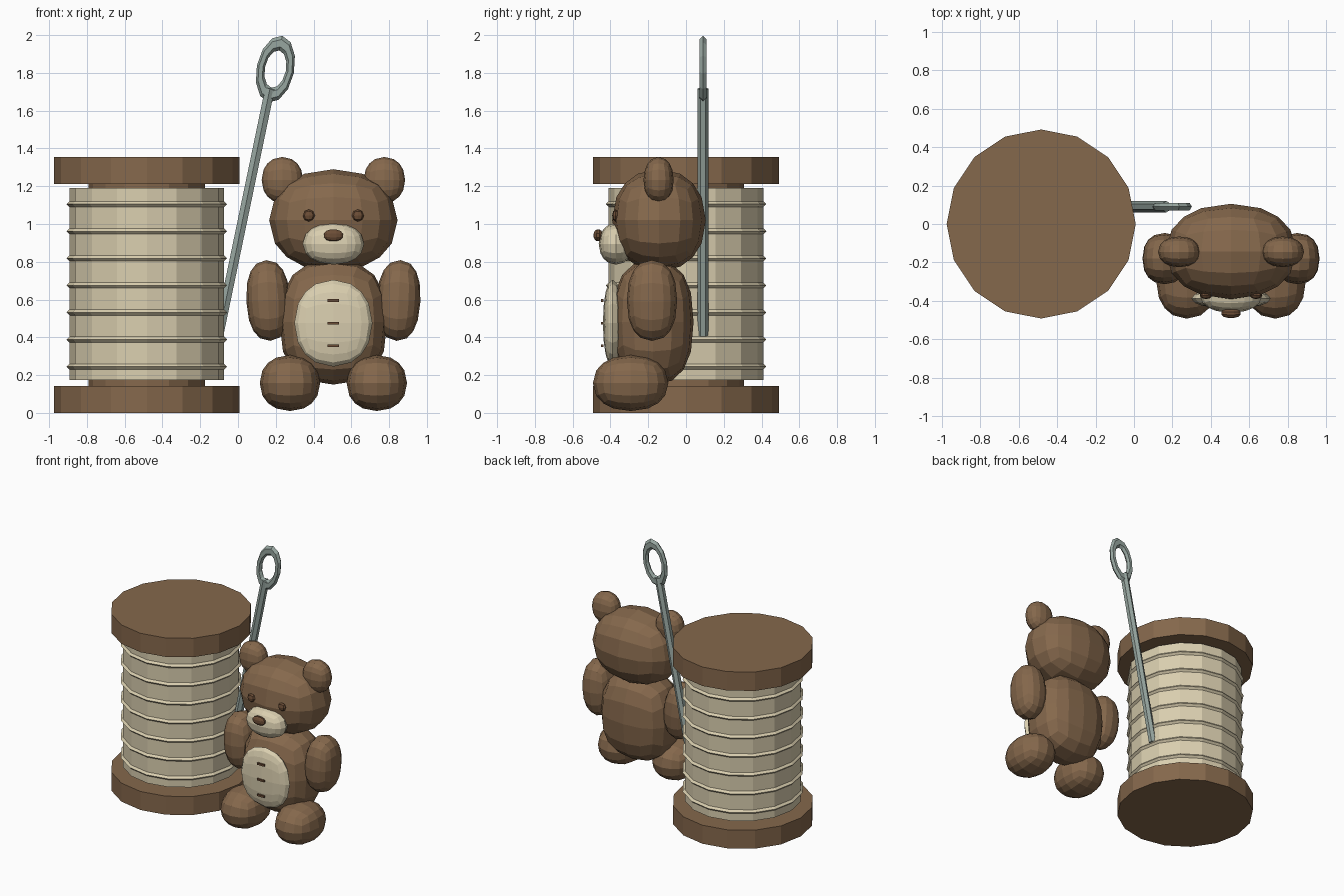
import bpy, bmesh, math
from mathutils import Vector

if "Cube" in bpy.data.objects:
    bpy.data.objects.remove(bpy.data.objects["Cube"])


def material(name, rgb):
    m = bpy.data.materials.new(name)
    m.diffuse_color = (*rgb, 1)
    m.use_nodes = True
    m.node_tree.nodes["Principled BSDF"].inputs["Base Color"].default_value = m.diffuse_color
    return m


BROWN = material("warm brown", (0.235, 0.138, 0.072))
CREAM = material("cream", (0.70, 0.62, 0.43))
STEEL = material("grey steel", (0.31, 0.38, 0.35))
DARK = material("dark brown", (0.15, 0.075, 0.037))


def finish(name, mat):
    ob = bpy.context.object
    ob.name = name
    ob.data.materials.append(mat)
    return ob


def cylinder(name, mat, loc, radius, depth, sides=16, tilt=0):
    bpy.ops.mesh.primitive_cylinder_add(vertices=sides, radius=radius, depth=depth,
                                        location=loc, rotation=(0, tilt, 0))
    return finish(name, mat)


def ring(name, mat, loc, major, minor, major_sides, minor_sides, rot=(0, 0, 0)):
    bpy.ops.mesh.primitive_torus_add(location=loc, rotation=rot, major_radius=major,
                                     minor_radius=minor, major_segments=major_sides,
                                     minor_segments=minor_sides)
    return finish(name, mat)


def pillow(name, mat, loc, radii, power=2.0, cuts=3, tilt=0):
    """Faceted ball made from a gridded cube; a higher power is boxier."""
    bm = bmesh.new()
    bmesh.ops.create_cube(bm, size=2)
    bmesh.ops.subdivide_edges(bm, edges=bm.edges[:], cuts=cuts, use_grid_fill=True)
    for v in bm.verts:
        norm = sum(abs(c) ** power for c in v.co) ** (1 / power)
        v.co = Vector([c / norm * r for c, r in zip(v.co, radii)])
    me = bpy.data.meshes.new(name)
    bm.to_mesh(me)
    bm.free()
    me.materials.append(mat)
    ob = bpy.data.objects.new(name, me)
    ob.location = loc
    ob.rotation_euler = (0, tilt, 0)
    bpy.context.collection.objects.link(ob)
    return ob


# Thread spool
SX = -0.483
cylinder("spool_base", BROWN, (SX, 0, 0.071), 0.492, 0.142)
cylinder("spool_top", BROWN, (SX, 0, 1.283), 0.492, 0.145)
cylinder("spool_core", BROWN, (SX, 0, 0.675), 0.308, 1.10)
cylinder("thread_body", CREAM, (SX, 0, 0.682), 0.41, 1.015)
for i in range(7):
    ring("thread_ridge", CREAM, (SX, 0, 0.245 + i * 0.1433), 0.405, 0.02, 16, 4)

# Needle leaning on the spool
TILT = 0.205
cylinder("needle_shaft", STEEL, (0.033, 0.09, 1.063), 0.029, 1.335, 6, TILT)
eye = ring("needle_eye", STEEL, (0.198, 0.09, 1.82), 0.078, 0.022, 12, 6,
           (math.pi / 2, TILT, 0))
eye.scale = (1, 1.8, 1)

# Bear head and body
BX = 0.505
pillow("bear_body", BROWN, (BX, -0.175, 0.48), (0.285, 0.215, 0.33), 2.5)
pillow("bear_head", BROWN, (BX, -0.143, 1.02), (0.34, 0.248, 0.27), 2.15)
pillow("bear_muzzle", CREAM, (BX, -0.37, 0.895), (0.163, 0.092, 0.11), 2.1)
pillow("bear_nose", DARK, (BX, -0.465, 0.94), (0.055, 0.026, 0.034), 2.0, 2)
pillow("bear_belly", CREAM, (BX, -0.388, 0.475), (0.207, 0.052, 0.23), 2.1)

# Paired bear parts
for s, side in ((-1, "left"), (1, "right")):
    pillow("bear_ear_" + side, BROWN, (BX + s * 0.27, -0.145, 1.233), (0.11, 0.08, 0.122), 2.1)
    pillow("bear_eye_" + side, DARK, (BX + s * 0.13, -0.373, 1.045), (0.032, 0.018, 0.032), 2.0, 1)
    pillow("bear_arm_" + side, BROWN, (BX + s * 0.345, -0.18, 0.595), (0.116, 0.133, 0.214),
           2.3, 3, s * 0.05)
    pillow("bear_foot_" + side, BROWN, (BX + s * 0.23, -0.293, 0.158), (0.16, 0.2, 0.148), 2.15)

# Belly stitches
for z in (0.355, 0.475, 0.595):
    bpy.ops.mesh.primitive_cube_add(size=1, location=(BX, -0.443, z))
    st = finish("belly_stitch", DARK)
    st.scale = (0.06, 0.014, 0.014)
